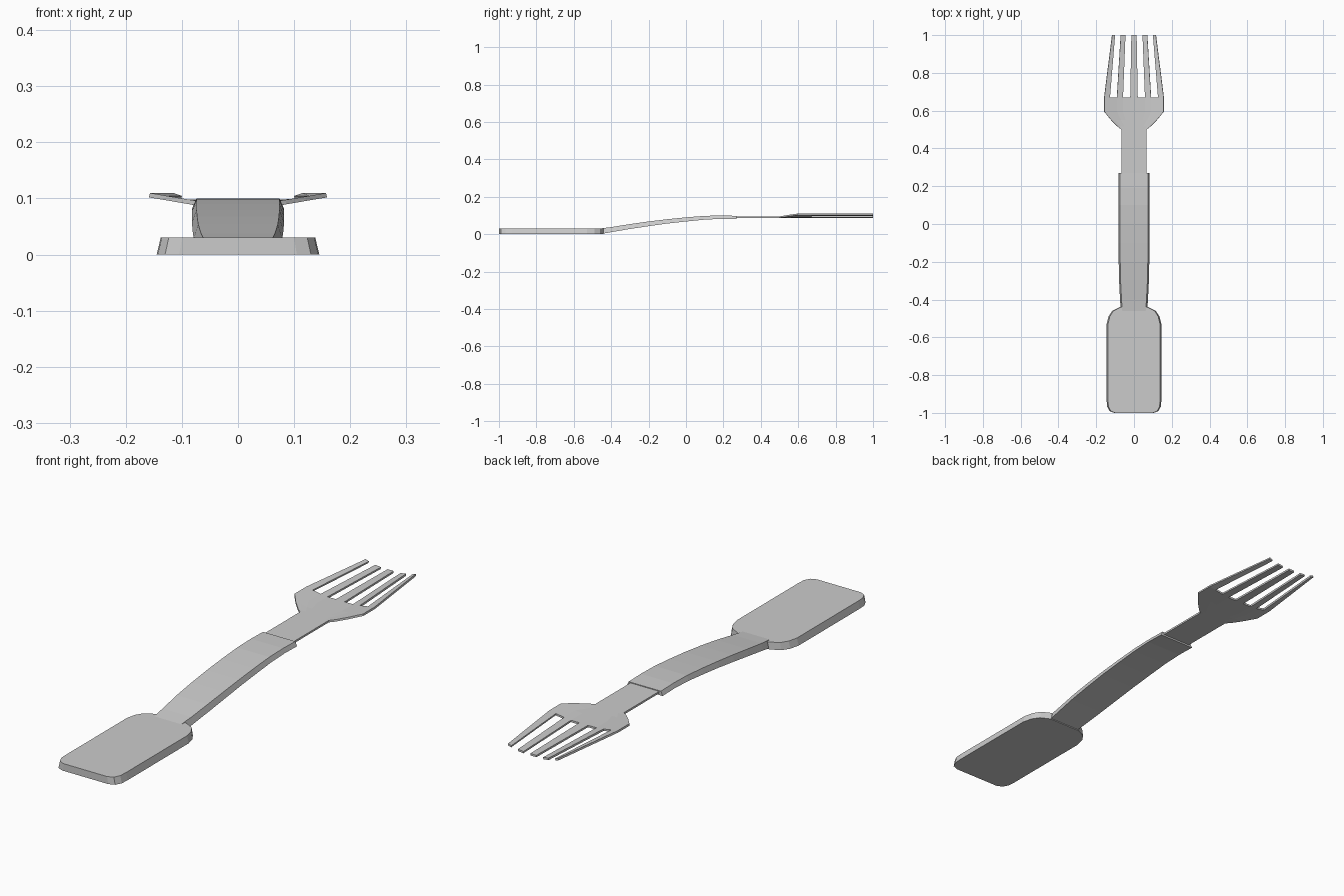
import bpy
import bmesh

if "Cube" in bpy.data.objects:
    bpy.data.objects.remove(bpy.data.objects["Cube"], do_unlink=True)

GREY = (0.6, 0.6, 0.6)
metal = bpy.data.materials.new("light_grey")
metal.use_nodes = True
metal.diffuse_color = (*GREY, 1)
metal.node_tree.nodes["Principled BSDF"].inputs["Base Color"].default_value = (*GREY, 1)


def finish(name, bm):
    bmesh.ops.recalc_face_normals(bm, faces=bm.faces)
    mesh = bpy.data.meshes.new(name)
    bm.to_mesh(mesh)
    bm.free()
    mesh.materials.append(metal)
    obj = bpy.data.objects.new(name, mesh)
    bpy.context.collection.objects.link(obj)
    return obj


def loft(name, rings):
    """Bridge matching rings of points and cap both ends."""
    bm = bmesh.new()
    loops = [[bm.verts.new(p) for p in ring] for ring in rings]
    n = len(loops[0])
    for a, b in zip(loops, loops[1:]):
        for i in range(n):
            j = (i + 1) % n
            bm.faces.new((a[i], a[j], b[j], b[i]))
    bm.faces.new(loops[0])
    bm.faces.new(loops[-1])
    return finish(name, bm)


# Handle pad: rounded slab, slightly narrower on top
half = [(0.105, -1.0), (0.13, -0.99), (0.143, -0.965), (0.145, -0.93),
        (0.145, -0.53), (0.135, -0.49), (0.115, -0.46), (0.075, -0.44)]
outline = half + [(-x, y) for x, y in reversed(half)]
loft("handle_pad", [[(x * s, y, z) for x, y in outline]
                    for z, s in ((0, 1), (0.03, 0.95))])

# Arched arm: station, bottom height, top height, half width
stations = [(-0.46, 0.0, 0.03, 0.07), (-0.4, 0.011, 0.038, 0.074),
            (-0.3, 0.028, 0.054, 0.079), (-0.2, 0.043, 0.068, 0.081),
            (-0.1, 0.057, 0.08, 0.082), (0.0, 0.068, 0.09, 0.082),
            (0.1, 0.078, 0.098, 0.082), (0.19, 0.082, 0.1, 0.082),
            (0.27, 0.08, 0.098, 0.082)]
loft("arm", [[(-w, y, lo), (w, y, lo), (w - 0.008, y, hi), (0.008 - w, y, hi)]
             for y, lo, hi, w in stations])

# Fork head: neck and dished plate in columns that line up with the tines
HEAD = 0.157
base = [0.02, 0.058, 0.09, 0.127, HEAD]
tips = [0.014, 0.045, 0.07, 0.1, 0.115]
base = [-x for x in reversed(base)] + base
tips = [-x for x in reversed(tips)] + tips
rows = [(0.25, 0.066), (0.5, 0.066), (0.515, 0.085), (0.55, 0.12),
        (0.595, HEAD), (0.67, HEAD)]


def height(x):
    return 0.095 + 0.17 * max(0, abs(x) - 0.07)


bm = bmesh.new()
grid = []
for y, w in rows:
    xs = [x * w / HEAD for x in base]
    grid.append([bm.verts.new((x, y, height(x))) for x in xs])
for a, b in zip(grid, grid[1:]):
    for i in range(len(base) - 1):
        bm.faces.new((a[i], a[i + 1], b[i + 1], b[i]))

# Five tines taper inward from every other column
root = grid[-1]
for i in range(0, len(base), 2):
    end = [bm.verts.new((tips[k], 1.0, height(base[k]))) for k in (i, i + 1)]
    bm.faces.new((root[i], root[i + 1], end[1], end[0]))
head = finish("fork_head", bm)
if head.data.polygons[0].normal.z < 0:
    head.data.flip_normals()
thick = head.modifiers.new("thickness", "SOLIDIFY")
thick.thickness = 0.008
thick.offset = -1
